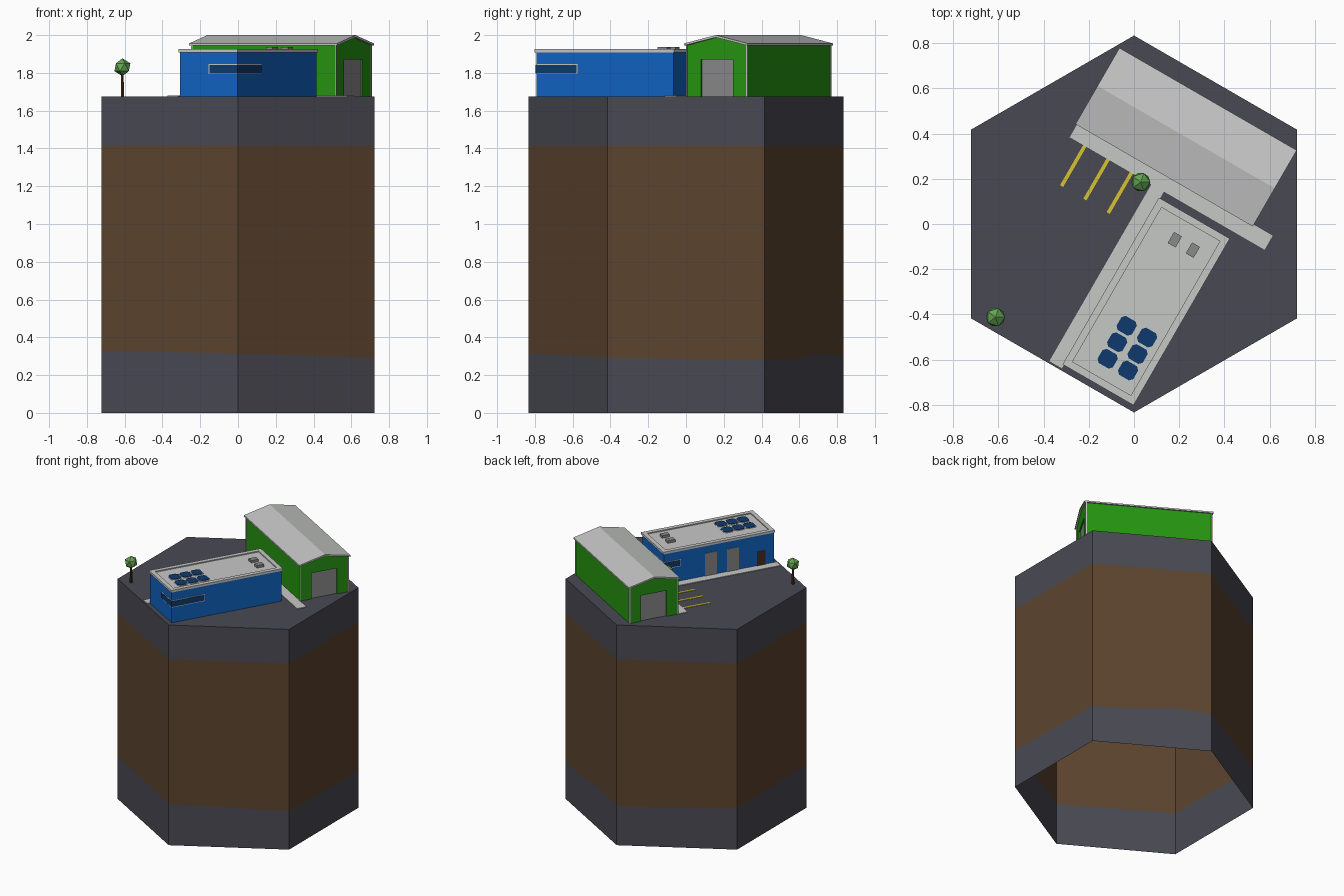
import bpy, bmesh, math
from mathutils import Vector

if "Cube" in bpy.data.objects:
    bpy.data.objects.remove(bpy.data.objects["Cube"])

G = 1.676                      # ground level
TURN = math.radians(-30)       # the yard layout is turned on the hexagon


def mat(name, r, g, b):
    m = bpy.data.materials.new(name)
    lin = [((c / 255 + 0.055) / 1.055) ** 2.4 for c in (r, g, b)]
    m.diffuse_color = (*lin, 1)
    m.use_nodes = True
    m.node_tree.nodes["Principled BSDF"].inputs["Base Color"].default_value = m.diffuse_color
    return m


ASPHALT = mat("asphalt grey", 73, 73, 83)
EARTH = mat("earth brown", 92, 68, 46)
BLUE = mat("wall blue", 16, 100, 195)
GREEN = mat("wall green", 38, 150, 17)
LIGHT = mat("light grey", 198, 200, 198)
STEEL = mat("door grey", 138, 138, 138)
GLASS = mat("dark blue glass", 14, 58, 110)
YELLOW = mat("line yellow", 215, 195, 45)
LEAF = mat("leaf green", 100, 165, 82)
WOOD = mat("wood brown", 72, 46, 30)


def finish(name, bm, *mats, turn=TURN, recalc=True):
    if recalc:
        bmesh.ops.recalc_face_normals(bm, faces=bm.faces[:])
    me = bpy.data.meshes.new(name)
    bm.to_mesh(me)
    bm.free()
    for m in mats:
        me.materials.append(m)
    ob = bpy.data.objects.new(name, me)
    ob.rotation_euler.z = turn
    bpy.context.collection.objects.link(ob)
    return ob


def add_prism(bm, pts, vec):
    a = [bm.verts.new(p) for p in pts]
    b = [bm.verts.new(Vector(p) + Vector(vec)) for p in pts]
    bm.faces.new(a)
    bm.faces.new(b[::-1])
    for i in range(len(a)):
        j = (i + 1) % len(a)
        bm.faces.new((a[i], b[i], b[j], a[j]))


def prism(name, pts, vec, m):
    bm = bmesh.new()
    add_prism(bm, pts, vec)
    return finish(name, bm, m)


def boxes(name, m, *dims):
    bm = bmesh.new()
    for u0, u1, v0, v1, z0, z1 in dims:
        add_prism(bm, [(u0, v0, z0), (u1, v0, z0), (u1, v1, z0), (u0, v1, z0)], (0, 0, z1 - z0))
    return finish(name, bm, m)


# Hexagonal ground column, open underneath, with a wavy lower layer
def wave(a):
    d = math.degrees(a) % 360
    return 0.303 + 0.022 * math.cos(math.radians(d - 210)) + 0.03 * math.exp(-((d - 72) / 14) ** 2)


bm = bmesh.new()
N, R = 6, 0.833
corners = [Vector((R * math.cos(math.radians(30 + 60 * k)), R * math.sin(math.radians(30 + 60 * k)), 0)) for k in range(6)]
rim = [corners[k].lerp(corners[(k + 1) % 6], i / N) for k in range(6) for i in range(N)]
rows = []
for h in (0, None, 1.415, G):
    rows.append([bm.verts.new((p.x, p.y, wave(math.atan2(p.y, p.x)) if h is None else h)) for p in rim])
for r in range(3):
    for i in range(len(rim)):
        j = (i + 1) % len(rim)
        f = bm.faces.new((rows[r][i], rows[r][j], rows[r + 1][j], rows[r + 1][i]))
        f.material_index = 1 if r == 1 else 0
bm.faces.new(rows[3])
finish("ground_column", bm, ASPHALT, EARTH, turn=0, recalc=False)

# Pavements and parking lines
boxes("pavement", LIGHT, (-0.438, 0.557, 0.19, 0.262, G, G + 0.005),
      (-0.021, 0.043, -0.712, 0.19, G, G + 0.005))
boxes("parking_lines", YELLOW, *[(u - 0.008, u + 0.008, -0.015, 0.19, G, G + 0.003)
                                 for u in (-0.361, -0.242, -0.123)])

# Green hall: core plus notched gable ends around recessed doors
V0, V1, VM = 0.263, 0.632, 0.4475
U0, U1 = -0.433, 0.447
EAVE, TOP, D = 1.945, 1.988, 0.014
DW, DZ = 0.098, 1.872
prism("hall_walls", [(U0 + D, v, z) for v, z in
      ((V0, G), (V1, G), (V1, EAVE), (VM, TOP), (V0, EAVE))], (U1 - U0 - 2 * D, 0, 0), GREEN)
gable = ((V0, G), (VM - DW, G), (VM - DW, DZ), (VM + DW, DZ), (VM + DW, G),
         (V1, G), (V1, EAVE), (VM, TOP), (V0, EAVE))
for side, u, d in (("left", U0, 1), ("right", U1, -1)):
    prism("hall_gable_" + side, [(u, v, z) for v, z in gable], (d * D, 0, 0), GREEN)
    boxes("hall_door_" + side, STEEL,
          (*sorted((u + d * 0.009, u + d * (D + 0.002))), VM - DW, VM + DW, G, DZ))
roof = ((0.253, 1.945), (0.253, 1.956), (VM, 2.0), (0.642, 1.956), (0.642, 1.945), (VM, 1.988))
prism("hall_roof", [(-0.445, v, z) for v, z in roof], (0.905, 0, 0), LIGHT)
c = 0.004
boxes("hall_corner_trim", LIGHT, *[(u - c, u + c, v - c, v + c, G, EAVE + 0.002)
                                   for u in (U0, U1) for v in (V0, V1)])

# Blue office: walls, roof slab and raised rim
A0, A1, B0, B1 = 0.043, 0.393, -0.688, 0.149
boxes("office_walls", BLUE, (A0, A1, B0, B1, G, 1.912))
a0, a1, b0, b1, w = 0.037, 0.399, -0.695, 0.156, 0.032
boxes("office_roof", LIGHT, (a0, a1, b0, b1, 1.909, 1.918))
boxes("office_roof_rim", LIGHT, (a0, a1, b0, b0 + w, 1.916, 1.926), (a0, a1, b1 - w, b1, 1.916, 1.926),
      (a0, a0 + w, b0 + w, b1 - w, 1.916, 1.926), (a1 - w, a1, b0 + w, b1 - w, 1.916, 1.926))


# Corner windows: glass wrapping the wall corner, with a thin light frame
def corner_window(name, cu, cv, du, dv, lu, lv):
    for part, m, out, g in (("frame", LIGHT, 0.002, 0.005), ("glass", GLASS, 0.004, 0)):
        ou, ov = cu + du * out, cv + dv * out
        z = (1.798 - g, 1.841 + g)
        eu, ev = cu - du * (lu + g), cv - dv * (lv + g)
        boxes(name + "_" + part, m,
              (*sorted((eu, ou)), *sorted((cv - dv * 0.002, ov)), *z),
              (*sorted((cu - du * 0.002, ou)), *sorted((ev, cv - dv * 0.002)), *z))


corner_window("front_window", A1, B0, 1, -1, 0.169, 0.248)
corner_window("back_window", A0, B1, -1, 1, 0.169, 0.125)

# Office doors on the parking side
boxes("office_gates", STEEL, *[(A0 - 0.004, A0 + 0.002, v0, v1, G, 1.853)
                               for v0, v1 in ((-0.256, -0.164), (-0.423, -0.332))])
boxes("office_entry_door", WOOD, (A0 - 0.004, A0 + 0.002, -0.622, -0.56, G, 1.787))

# Roof vents
for i, u in enumerate((0.191, 0.283)):
    boxes(f"roof_vent_{i + 1}", STEEL, (u - 0.02, u + 0.02, 0.002, 0.058, 1.917, 1.937))

# Solar panels with clipped corners on thin light backing
for i, u in enumerate((0.197, 0.301)):
    for j, v in enumerate((-0.406, -0.490, -0.574)):
        for part, m, hu, hv, z in (("frame", LIGHT, 0.043, 0.040, 1.921), ("cell", GLASS, 0.039, 0.036, 1.924)):
            k = 0.014
            pts = [(hu - k, -hv), (hu, k - hv), (hu, hv - k), (hu - k, hv),
                   (k - hu, hv), (-hu, hv - k), (-hu, k - hv), (k - hu, -hv)]
            prism(f"solar_{part}_{i}{j}", [(u + x, v + y, 1.917) for x, y in pts], (0, 0, z - 1.917), m)


# Low-poly trees
def tree(name, x, y):
    bm = bmesh.new()
    bmesh.ops.create_cone(bm, segments=6, radius1=0.010, radius2=0.007, depth=0.13, cap_ends=True)
    bmesh.ops.translate(bm, verts=bm.verts[:], vec=(x, y, G + 0.065))
    finish(name + "_trunk", bm, WOOD, turn=0)
    bm = bmesh.new()
    bmesh.ops.create_icosphere(bm, subdivisions=1, radius=0.047)
    bmesh.ops.translate(bm, verts=bm.verts[:], vec=(x, y, 1.83))
    finish(name + "_crown", bm, LEAF, turn=0)


tree("corner_tree", -0.612, -0.412)
tree("yard_tree", 0.03, 0.185)
